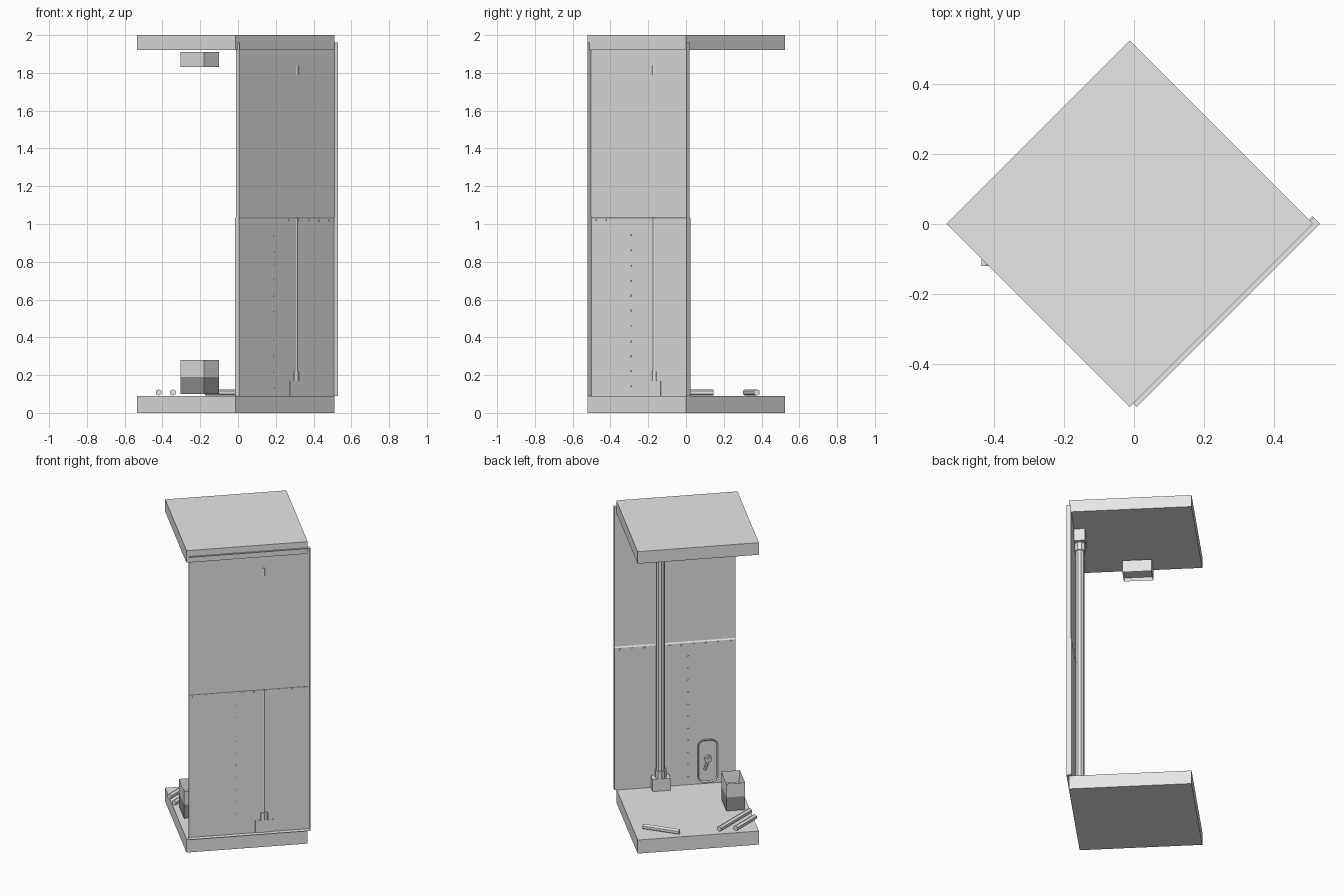
import bpy, bmesh, math
from mathutils import Matrix, Vector

cube = bpy.data.objects.get("Cube")
if cube:
    bpy.data.objects.remove(cube, do_unlink=True)


def material(name, v):
    m = bpy.data.materials.new(name)
    m.use_nodes = True
    m.diffuse_color = (v, v, v, 1)
    m.node_tree.nodes["Principled BSDF"].inputs["Base Color"].default_value = (v, v, v, 1)
    return m


GREY = material("light_grey", 0.8)
DARK = material("dark_grey", 0.3)

# Local frame turned 45 degrees: s runs along the wall, t runs inward from it
SIDE = 0.739
FRAME = Matrix.Translation((-0.012, -0.522, 0)) @ Matrix.Rotation(math.radians(45), 4, 'Z')
WALL_LOW, WALL_UP, LIP = 0.018, 0.013, -0.014
S0, S1 = 0.014, 0.753
FLOOR, CEIL, WALL_TOP, SEAM = 0.09, 1.92, 1.96, 1.035


def finish(name, bm, mat=GREY, frame=FRAME, smooth=False):
    bm.transform(frame)
    mesh = bpy.data.meshes.new(name)
    bm.to_mesh(mesh)
    bm.free()
    mesh.materials.append(mat)
    ob = bpy.data.objects.new(name, mesh)
    bpy.context.collection.objects.link(ob)
    if smooth:
        for o in bpy.context.selected_objects:
            o.select_set(False)
        ob.select_set(True)
        bpy.context.view_layer.objects.active = ob
        bpy.ops.object.shade_smooth_by_angle()
    return ob


def add_box(bm, s0, s1, t0, t1, z0, z1):
    size = Matrix.Diagonal((s1 - s0, t1 - t0, z1 - z0, 1))
    place = Matrix.Translation(((s0 + s1) / 2, (t0 + t1) / 2, (z0 + z1) / 2))
    return bmesh.ops.create_cube(bm, size=1, matrix=place @ size)["verts"]


def box(name, *dims, mat=GREY):
    bm = bmesh.new()
    add_box(bm, *dims)
    return finish(name, bm, mat)


def add_rod(bm, a, b, r, sides):
    a, b = Vector(a), Vector(b)
    turn = (b - a).to_track_quat('Z', 'Y').to_matrix().to_4x4()
    bmesh.ops.create_cone(bm, cap_ends=True, segments=sides, radius1=r, radius2=r,
                          depth=(b - a).length, matrix=Matrix.Translation((a + b) / 2) @ turn)


def open_box(name, dims, up, wall=0.009, depth=0.075):
    bm = bmesh.new()
    add_box(bm, *dims)
    bm.normal_update()
    face = [f for f in bm.faces if f.normal.z * up > 0.9]
    bmesh.ops.inset_region(bm, faces=face, thickness=wall)
    bmesh.ops.translate(bm, verts=face[0].verts, vec=(0, 0, -up * depth))
    return finish(name, bm)


# Floor and roof slabs
box("floor_slab", 0, SIDE, 0, SIDE, 0, FLOOR)
box("roof_slab", 0, SIDE, 0, SIDE, CEIL, 2.0)

# Thin sheet wall with a stepped seam and lips folded outward
bm = bmesh.new()
profile = [(LIP, WALL_TOP), (WALL_UP, WALL_TOP), (WALL_UP, SEAM + 0.003),
           (WALL_LOW, SEAM - 0.005), (WALL_LOW, FLOOR), (LIP, FLOOR)]
rows = [[bm.verts.new((s, t, z)) for t, z in profile] for s in (S0, S1)]
for i in range(len(profile) - 1):
    bm.faces.new((rows[1][i], rows[1][i + 1], rows[0][i + 1], rows[0][i]))
bm.faces.new(rows[0])
bm.faces.new(rows[1][::-1])
bmesh.ops.recalc_face_normals(bm, faces=bm.faces[:])
finish("sheet_wall", bm)

# Rivets along the seam and down the lower sheet, showing on both sides
bm = bmesh.new()
spots = [(S0 + 0.03 + 0.075 * i, 1.02) for i in range(10)]
spots += [(0.305, 0.94 - 0.08 * i) for i in range(11)]
for s, z in spots:
    add_rod(bm, (s, WALL_LOW - 0.002, z), (s, WALL_LOW + 0.006, z), 0.007, 6)
finish("wall_rivets", bm)

# Vertical pipe with end blocks and collars
PS, PT = 0.477, 0.044
bm = bmesh.new()
add_rod(bm, (PS, PT, FLOOR), (PS, PT, CEIL), 0.028, 10)
finish("pipe", bm, smooth=True)
for name, z, collar in (("lower", FLOOR, 0.17), ("upper", 1.84, 1.79)):
    box(name + "_pipe_block", PS - 0.055, PS + 0.055, 0.014, 0.078, z, z + 0.08)
    bm = bmesh.new()
    add_rod(bm, (PS, PT, collar), (PS, PT, collar + 0.05), 0.035, 10)
    finish(name + "_pipe_collar", bm, smooth=True)

# Rounded hatch plate with a raised rim
bm = bmesh.new()
ds, dz, hw, hh, r = 0.186, 0.243, 0.061, 0.14, 0.04
outline = []
for k, (a, b) in enumerate(((1, 1), (-1, 1), (-1, -1), (1, -1))):
    for j in range(5):
        ang = math.radians(90 * k + 22.5 * j)
        outline.append(bm.verts.new((ds + a * (hw - r) + r * math.cos(ang), WALL_LOW,
                                     dz + b * (hh - r) + r * math.sin(ang))))
plate = bm.faces.new(outline[::-1])
top = bmesh.ops.extrude_face_region(bm, geom=[plate])["geom"]
bmesh.ops.translate(bm, verts=[g for g in top if isinstance(g, bmesh.types.BMVert)], vec=(0, 0.012, 0))
cap = [g for g in top if isinstance(g, bmesh.types.BMFace)]
bmesh.ops.recalc_face_normals(bm, faces=bm.faces[:])
bmesh.ops.inset_region(bm, faces=cap, thickness=0.008)
bmesh.ops.translate(bm, verts=cap[0].verts, vec=(0, -0.006, 0))
finish("hatch_plate", bm)

# Hatch handle: a round boss and a lever hanging at a slant
bm = bmesh.new()
add_rod(bm, (ds, 0.02, 0.26), (ds, 0.042, 0.26), 0.022, 12)
add_rod(bm, (ds, 0.042, 0.26), (ds, 0.05, 0.26), 0.012, 8)
add_rod(bm, (ds, 0.036, 0.25), (ds + 0.02, 0.036, 0.19), 0.009, 6)
finish("hatch_handle", bm)

# Bin on the floor with a dark lower half, and a lamp housing above it
s0, s1, t0, t1 = 0.033, 0.146, 0.27, 0.447
box("bin_base", s0, s1, t0, t1, 0.1, 0.19, mat=DARK)
open_box("bin_rim", (s0, s1, t0, t1, 0.19, 0.28), 1)
open_box("lamp_housing", (s0, s1, t0, t1, 1.83, 1.91), -1, depth=0.02)

# Loose rods lying on the floor
Z = FLOOR + 0.018
rods = (((-0.345, 0.145), (-0.345, -0.175)), ((-0.42, 0.08), (-0.42, -0.12)),
        ((0.05, 0.375), (-0.172, 0.315)))
for i, (a, b) in enumerate(rods):
    bm = bmesh.new()
    add_rod(bm, (*a, Z), (*b, Z), 0.017, 6)
    finish("floor_rod_%d" % (i + 1), bm, frame=Matrix.Identity(4))
